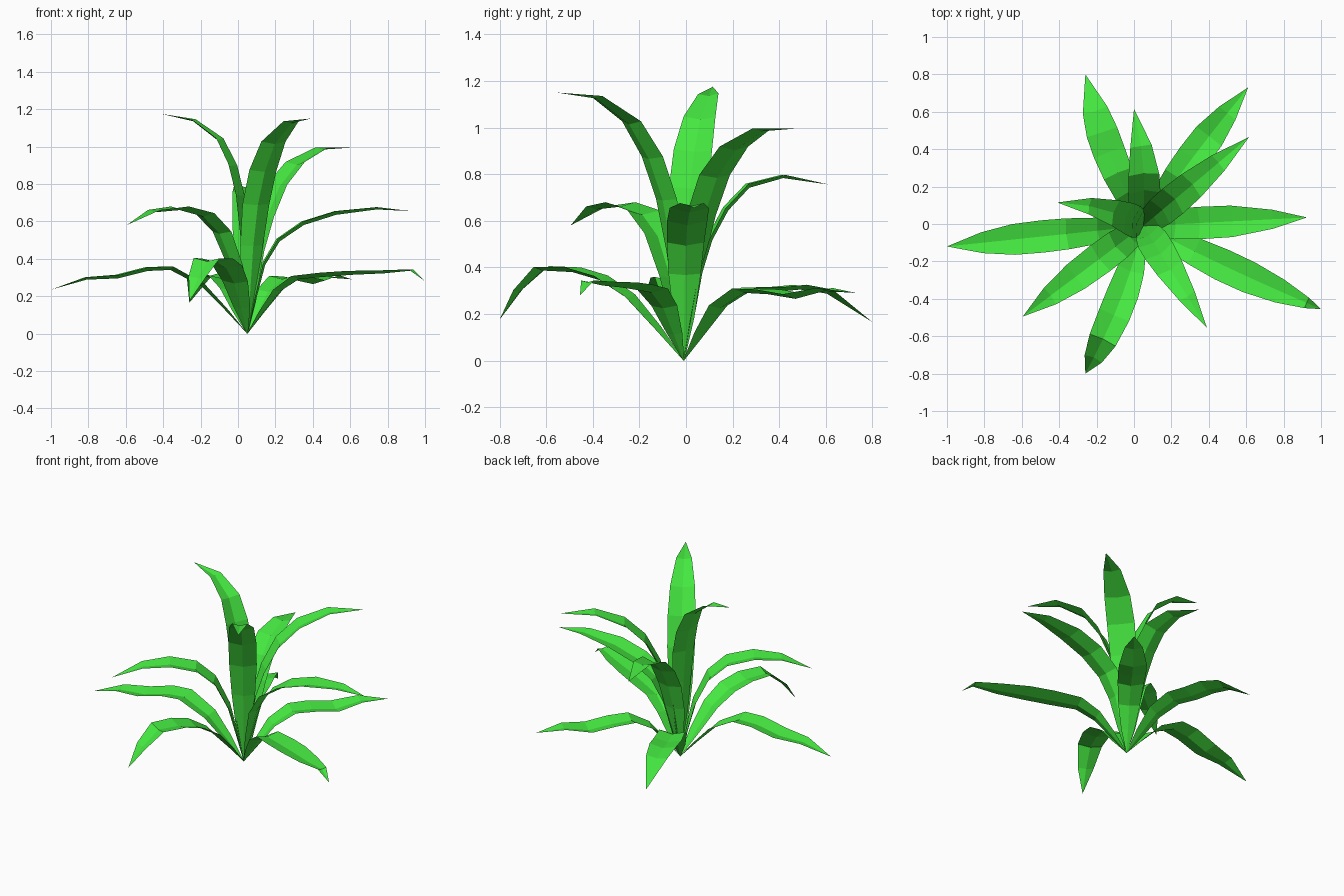
import bpy
import math
from mathutils import Vector

if "Cube" in bpy.data.objects:
    bpy.data.objects.remove(bpy.data.objects["Cube"])

green = bpy.data.materials.new("leaf_green")
green.diffuse_color = (0.06, 0.81, 0.052, 1)
green.use_nodes = True
green.node_tree.nodes["Principled BSDF"].inputs["Base Color"].default_value = green.diffuse_color

BASE = Vector((0.05, -0.01, 0.0))
# half width of a leaf along its length
WIDTH = [(0, 0.003), (0.15, 0.045), (0.3, 0.07), (0.5, 0.087), (0.68, 0.085), (0.85, 0.053), (1, 0)]


def half_width(t):
    for (a, wa), (b, wb) in zip(WIDTH, WIDTH[1:]):
        if t <= b:
            return wa + (wb - wa) * (t - a) / (b - a)
    return 0


def leaf(name, tip, bend, profile):
    """Folded blade: profile holds (fraction of reach, height); bend bows it sideways."""
    tip = Vector(tip)
    reach = Vector((tip.x - BASE.x, tip.y - BASE.y, 0))
    side = Vector((-reach.y, reach.x, 0)).normalized()
    s1, z1 = profile[0]
    steps = [(0, 0), (s1 * 0.48, z1 * 0.5)] + profile + [(1, tip.z)]
    path = [BASE + reach * s + side * bend * math.sin(math.pi * s) + Vector((0, 0, z))
            for s, z in steps]
    dist = [0]
    for a, b in zip(path, path[1:]):
        dist.append(dist[-1] + (b - a).length)
    verts, faces = [], []
    n = len(path) - 1
    for i in range(n):
        p = path[i]
        tangent = (path[i + 1] - path[max(i - 1, 0)]).normalized()
        across = side - tangent * side.dot(tangent)
        across.normalize()
        up = tangent.cross(across)
        w = half_width(dist[i] / dist[-1])
        # midrib sits a little below the two edges
        verts += [p + across * w + up * w * 0.12, p - up * w * 0.12, p - across * w + up * w * 0.12]
    verts.append(path[-1])
    for i in range(n - 1):
        a = i * 3
        faces += [(a, a + 1, a + 4, a + 3), (a + 1, a + 2, a + 5, a + 4)]
    a = (n - 1) * 3
    faces += [(a, a + 1, a + 3), (a + 1, a + 2, a + 3)]
    mesh = bpy.data.meshes.new(name)
    mesh.from_pydata([tuple(v) for v in verts], [], faces)
    mesh.materials.append(green)
    bpy.context.collection.objects.link(bpy.data.objects.new(name, mesh))


# low outer leaves
leaf("low_leaf_left", (-1.0, -0.12, 0.235), 0,
     [(0.23, 0.26), (0.39, 0.35), (0.51, 0.345), (0.66, 0.305), (0.82, 0.295)])
leaf("low_leaf_front", (-0.26, -0.8, 0.175), 0.03,
     [(0.29, 0.275), (0.44, 0.355), (0.59, 0.39), (0.76, 0.395), (0.89, 0.3)])
leaf("low_leaf_right", (1.0, -0.455, 0.28), -0.01,
     [(0.18, 0.23), (0.29, 0.3), (0.45, 0.315), (0.6, 0.325), (0.77, 0.33), (0.92, 0.34)])
leaf("low_leaf_back_right", (0.61, 0.73, 0.29), 0.01,
     [(0.2, 0.23), (0.34, 0.3), (0.48, 0.295), (0.64, 0.275), (0.81, 0.305)])
leaf("low_leaf_back", (-0.26, 0.8, 0.165), 0.03,
     [(0.22, 0.24), (0.36, 0.305), (0.5, 0.305), (0.63, 0.315), (0.77, 0.295)])

# middle leaves
leaf("middle_leaf_left", (-0.595, -0.495, 0.58), 0,
     [(0.11, 0.36), (0.22, 0.54), (0.36, 0.635), (0.56, 0.67), (0.77, 0.655)])
leaf("middle_leaf_right", (0.925, 0.035, 0.655), 0,
     [(0.1, 0.37), (0.19, 0.5), (0.34, 0.59), (0.54, 0.645), (0.79, 0.67)])
leaf("middle_leaf_back", (0.0, 0.615, 0.755), -0.025,
     [(0.1, 0.35), (0.18, 0.52), (0.29, 0.65), (0.44, 0.75), (0.68, 0.79)])

# tall inner leaves
leaf("tall_leaf_left", (-0.41, 0.115, 1.175), -0.03,
     [(0.06, 0.52), (0.11, 0.74), (0.2, 0.9), (0.35, 1.04), (0.64, 1.14)])
leaf("tall_leaf_front", (0.39, -0.555, 1.15), 0,
     [(0.08, 0.47), (0.15, 0.69), (0.26, 0.87), (0.42, 1.02), (0.69, 1.13)])
leaf("tall_leaf_back", (0.615, 0.465, 0.995), 0,
     [(0.09, 0.44), (0.17, 0.62), (0.29, 0.79), (0.46, 0.91), (0.71, 0.99)])
